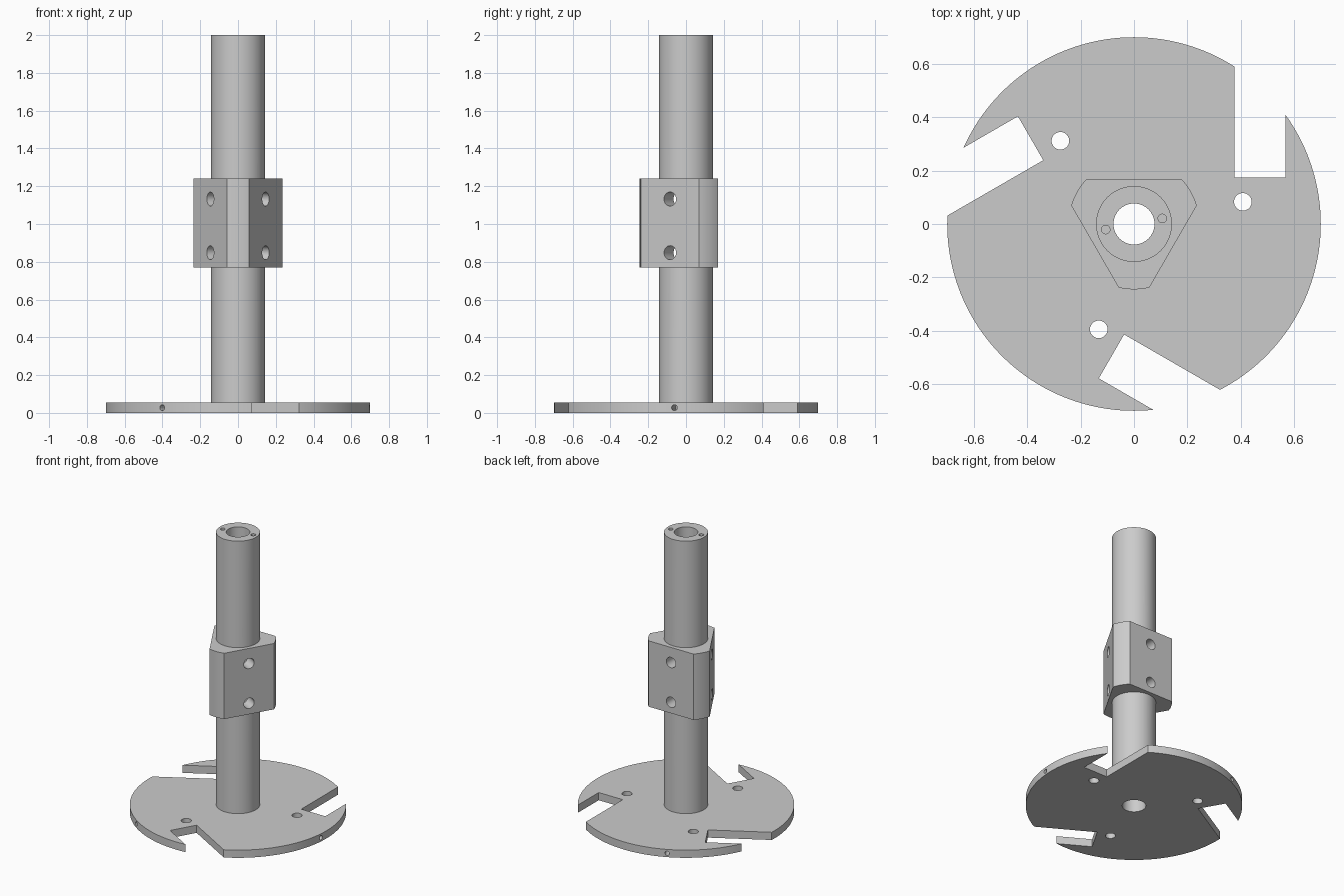
import bpy
import bmesh
from math import radians, cos, sin, asin, pi, tau
from mathutils import Matrix, Vector

if "Cube" in bpy.data.objects:
    bpy.data.objects.remove(bpy.data.objects["Cube"])

DISC_R, DISC_H = 0.70, 0.055
TUBE_R, BORE_R, TOP = 0.142, 0.077, 2.0
COLLAR_R, FLAT = 0.245, 0.169
COLLAR_LOW, COLLAR_HIGH = 0.77, 1.24
THIRDS = [radians(a) for a in (0, 120, 240)]

metal = bpy.data.materials.new("grey metal")
metal.use_nodes = True
GREY = (0.6, 0.6, 0.6, 1)
metal.diffuse_color = GREY
metal.node_tree.nodes["Principled BSDF"].inputs["Base Color"].default_value = GREY


def prism(name, points, low, high):
    """Extrude a closed outline from z = low to z = high."""
    bm = bmesh.new()
    face = bm.faces.new([bm.verts.new((x, y, low)) for x, y in points])
    top = bmesh.ops.extrude_face_region(bm, geom=[face])["geom"]
    moved = [v for v in top if isinstance(v, bmesh.types.BMVert)]
    bmesh.ops.translate(bm, verts=moved, vec=(0, 0, high - low))
    bmesh.ops.recalc_face_normals(bm, faces=bm.faces)
    mesh = bpy.data.meshes.new(name)
    bm.to_mesh(mesh)
    bm.free()
    mesh.materials.append(metal)
    obj = bpy.data.objects.new(name, mesh)
    bpy.context.collection.objects.link(obj)
    return obj


def circle(radius, count=96, x=0, y=0):
    return [(x + radius * cos(tau * i / count), y + radius * sin(tau * i / count))
            for i in range(count)]


def pin(radius, x, y, low, high):
    return prism("cutter", circle(radius, 32, x, y), low, high)


def radial_pin(radius, angle, inner, outer, z):
    """Round cutter lying along a radius at the given height."""
    obj = pin(radius, 0, 0, inner, outer)
    aim = Vector((cos(angle), sin(angle), 0)).to_track_quat("Z", "Y").to_matrix().to_4x4()
    obj.data.transform(Matrix.Translation((0, 0, z)) @ aim)
    return obj


def cut(obj, cutters):
    """Subtract the cutters, then smooth the curved walls."""
    bpy.ops.object.select_all(action="DESELECT")
    bpy.context.view_layer.objects.active = obj
    obj.select_set(True)
    for cutter in cutters:
        cutter.hide_render = True
        mod = obj.modifiers.new("cut", "BOOLEAN")
        mod.operation, mod.solver, mod.object = "DIFFERENCE", "EXACT", cutter
        bpy.ops.object.modifier_apply(modifier=mod.name)
        bpy.data.objects.remove(cutter)
    bpy.ops.object.shade_smooth_by_angle(angle=radians(25))


# Base disc: three square notches, three through holes, three edge holes
disc = prism("base_disc", circle(DISC_R, 180), 0, DISC_H)
cutters = [pin(BORE_R, 0, 0, -0.1, 0.2)]
for turn in THIRDS:
    spin = Matrix.Rotation(turn, 4, "Z")
    notch = prism("cutter", [(0.377, 0.175), (0.567, 0.175), (0.567, 1), (0.377, 1)], -0.1, 0.2)
    hole = pin(0.033, 0.408, 0.083, -0.1, 0.2)
    for tool in (notch, hole):
        tool.data.transform(spin)
    edge_hole = radial_pin(0.015, turn - radians(5), 0.45, 0.8, DISC_H / 2)
    cutters += [notch, hole, edge_hole]
cut(disc, cutters)


# Screw holes pass through the collar flats into the tube bore
def screw_holes():
    return [radial_pin(0.037, turn + pi / 2, 0.03, 0.3, z)
            for turn in THIRDS for z in (0.848, 1.132)]


# Tube: open bore and two small blind holes in the top rim
tube = prism("tube", circle(TUBE_R), DISC_H, TOP)
cut(tube, [pin(BORE_R, 0, 0, 0, 2.2),
           pin(0.016, 0.106, 0.021, 1.8, 2.2),
           pin(0.016, -0.106, -0.021, 1.8, 2.2)] + screw_holes())

# Collar: three flats joined by arcs
half = pi / 6 * 2 - (pi / 2 - asin(FLAT / COLLAR_R))
outline = []
for turn in THIRDS:
    mid = turn + pi / 6
    outline += [(COLLAR_R * cos(mid + half * t / 6), COLLAR_R * sin(mid + half * t / 6))
                for t in range(-6, 7)]
collar = prism("collar", outline, COLLAR_LOW, COLLAR_HIGH)
cut(collar, [prism("cutter", circle(TUBE_R), 0.5, 1.5)] + screw_holes())
